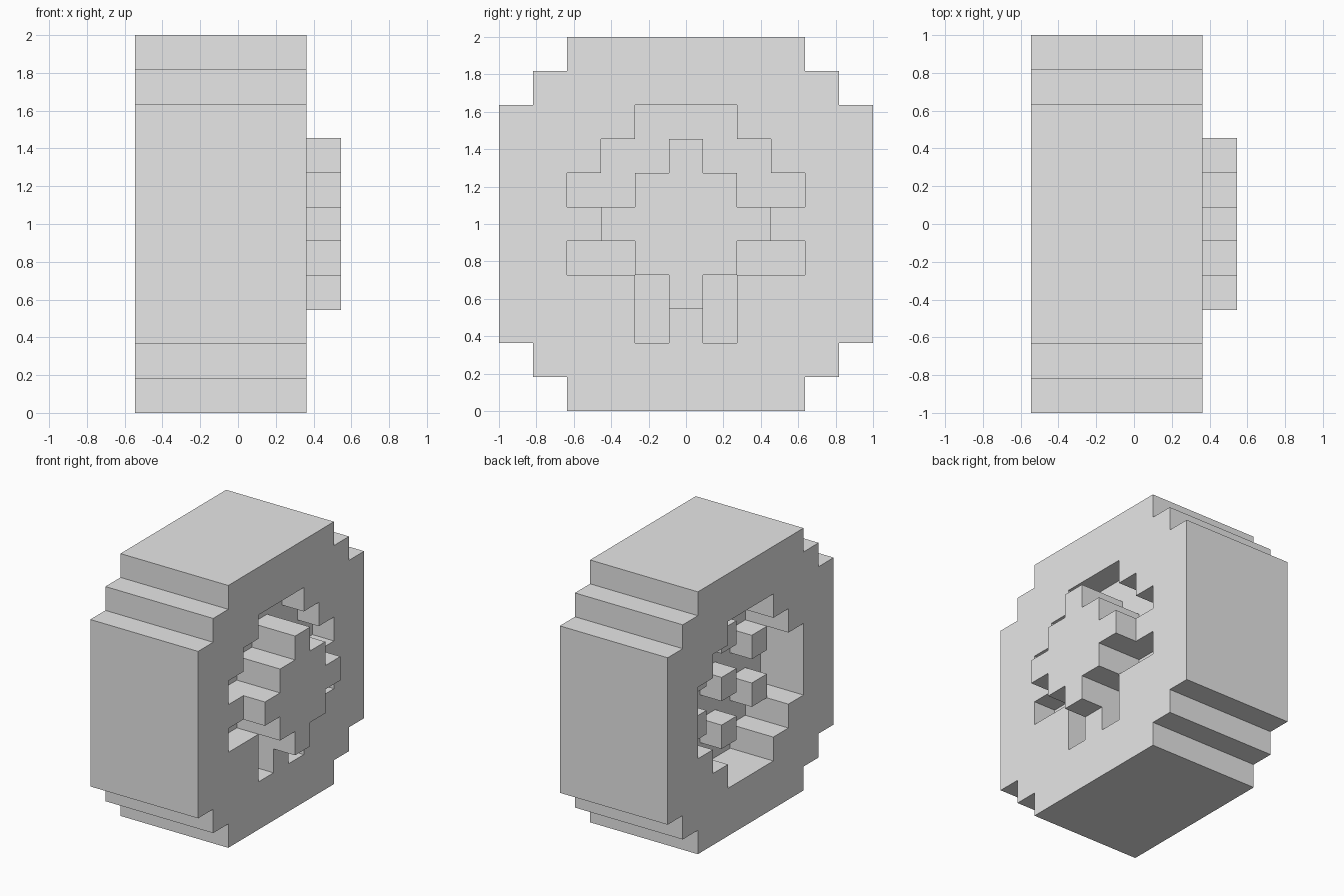
import bpy
import bmesh
from mathutils import Vector

cube = bpy.data.objects.get("Cube")
if cube:
    bpy.data.objects.remove(cube, do_unlink=True)

CELL = 2 / 11          # edge of one block
RADIUS = 5             # blocks from the axle to the tread

grey = bpy.data.materials.new("light_grey")
grey.use_nodes = True
grey_value = (0.8, 0.8, 0.8, 1)
grey.diffuse_color = grey_value
grey.node_tree.nodes["Principled BSDF"].inputs["Base Color"].default_value = grey_value


def stepped_disc(half_widths):
    """Block positions (y, z) of a round shape given half widths per row."""
    reach = len(half_widths) - 1
    return {(y, z) for z in range(-reach, reach + 1)
            for y in range(-half_widths[abs(z)], half_widths[abs(z)] + 1)}


def layers(shape, first, last):
    return {(x, y, z) for x in range(first, last + 1) for y, z in shape}


# Cross-sections
tread = stepped_disc([5, 5, 5, 5, 4, 3])
opening = stepped_disc([3, 3, 2, 1])
hub = {(y, z) for y, z in opening if abs(y) + abs(z) <= 2}
spokes = {(-3, 0), (3, 0), (-2, -2), (2, -2), (0, -3)}
lugs = {(0, -2), (0, 0), (0, 2)} | {(y, z) for y in (-2, 2) for z in (-1, 1)}

# Parts, layered from the open inner side to the outer side
parts = {
    "wheel_body": layers(tread - opening, 0, 4) | layers(opening, 2, 3)
                  | layers(spokes, 4, 4),
    "hub_cap": layers(hub, 4, 5),
    "inner_lugs": layers(lugs, 1, 1),
}
filled = set().union(*parts.values())


def build_part(name, blocks):
    """Skin the exposed block sides and merge them into flat faces."""
    bm = bmesh.new()
    for block in blocks:
        centre = Vector(block) + Vector((-2.5, 0, RADIUS + 0.5))
        for axis in range(3):
            for sign in (-1, 1):
                normal = Vector((0, 0, 0))
                normal[axis] = sign
                neighbour = tuple(int(b + n) for b, n in zip(block, normal))
                if neighbour in filled:
                    continue
                u = Vector((0, 0, 0))
                u[(axis + 1) % 3] = 0.5
                v = normal.cross(u)
                middle = centre + normal / 2
                corners = (middle - u - v, middle + u - v, middle + u + v, middle - u + v)
                bm.faces.new([bm.verts.new(c * CELL) for c in corners])
    bmesh.ops.remove_doubles(bm, verts=bm.verts, dist=0.001)
    bmesh.ops.dissolve_limit(bm, angle_limit=0.01, verts=bm.verts, edges=bm.edges)
    mesh = bpy.data.meshes.new(name)
    bm.to_mesh(mesh)
    bm.free()
    mesh.materials.append(grey)
    bpy.context.collection.objects.link(bpy.data.objects.new(name, mesh))


for part_name, part_blocks in parts.items():
    build_part(part_name, part_blocks)
